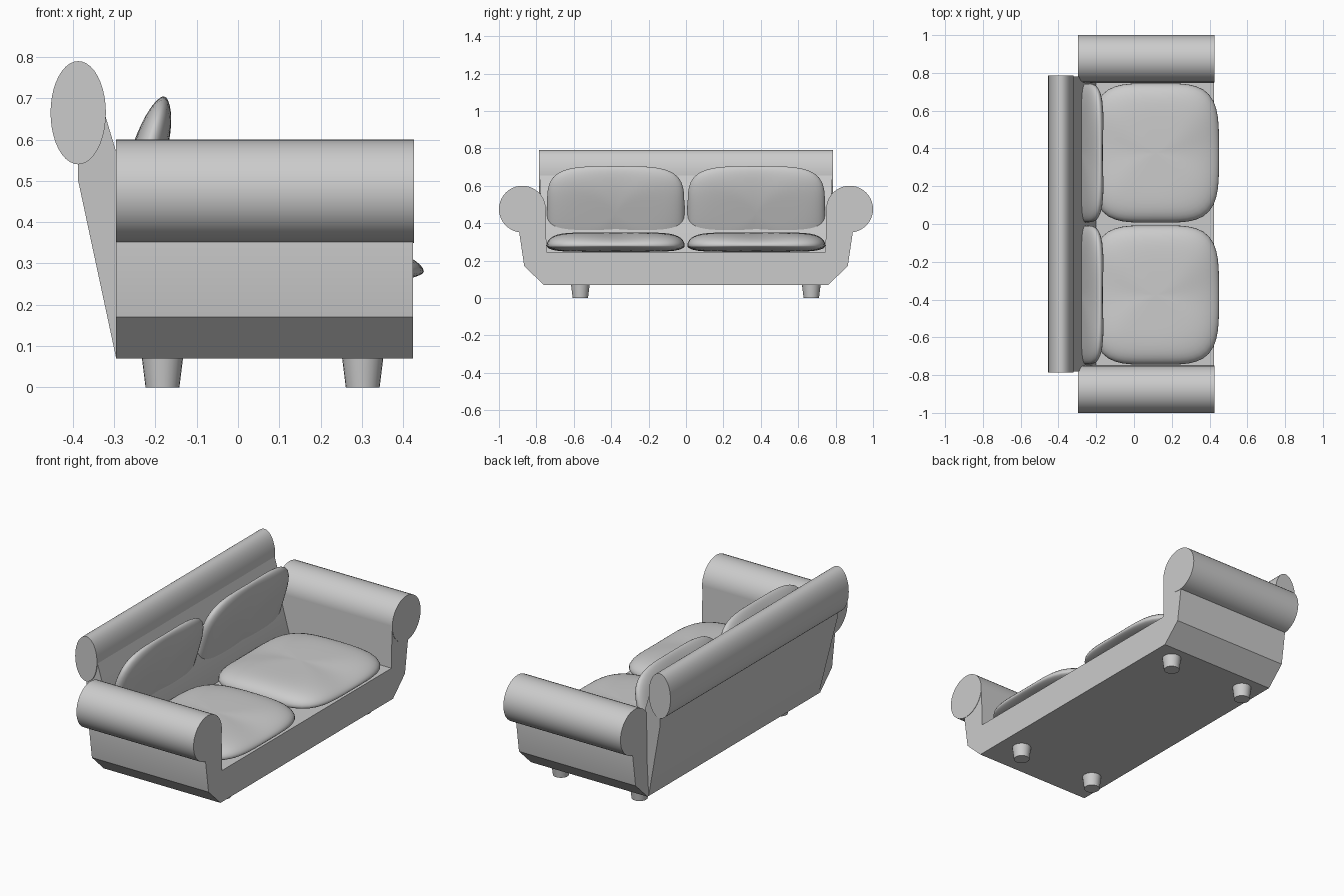
import bpy, bmesh
from math import sin, cos, pi, radians
from mathutils import Matrix

if "Cube" in bpy.data.objects:
    bpy.data.objects.remove(bpy.data.objects["Cube"])


def finish(bm, name, angle=35):
    bmesh.ops.recalc_face_normals(bm, faces=bm.faces)
    me = bpy.data.meshes.new(name)
    bm.to_mesh(me)
    bm.free()
    ob = bpy.data.objects.new(name, me)
    bpy.context.collection.objects.link(ob)
    me.shade_smooth()
    me.set_sharp_from_angle(angle=radians(angle))
    return ob


def prism(name, pts, axis, lo, hi):
    """Extrude a profile: (y, z) along x, or (x, z) along y."""
    bm = bmesh.new()
    place = (lambda p, t: (t, p[0], p[1])) if axis == 'x' else (lambda p, t: (p[0], t, p[1]))
    a = [bm.verts.new(place(p, lo)) for p in pts]
    b = [bm.verts.new(place(p, hi)) for p in pts]
    bm.faces.new(a)
    bm.faces.new(b)
    for i in range(len(pts)):
        j = (i + 1) % len(pts)
        bm.faces.new((a[i], a[j], b[j], b[i]))
    return finish(bm, name)


def ellipse(cx, cz, rx, rz, n=40):
    return [(cx + rx * cos(2 * pi * i / n), cz + rz * sin(2 * pi * i / n)) for i in range(n)]


def cushion(name, a, b, up, down, mat, seg=64, rings=14):
    """Pillow with squircle outline: lens-shaped along x, boxy along y."""
    bm = bmesh.new()

    def point(t, i, h):
        f = 2 * pi * i / seg
        c, s = cos(f), sin(f)
        r = (c ** 4 + s ** 4) ** -0.25
        k = 2 * c * c + 7 * s * s
        return (a * t * r * c, b * t * r * s, h * max(0, 1 - t ** k) ** 0.5)

    edge = [bm.verts.new(point(1, i, 0)) for i in range(seg)]
    for h in (up, -down):
        prev = edge
        for q in range(rings - 1, 0, -1):
            t = sin(pi / 2 * q / rings)
            row = [bm.verts.new(point(t, i, h)) for i in range(seg)]
            for i in range(seg):
                j = (i + 1) % seg
                bm.faces.new((prev[i], prev[j], row[j], row[i]))
            prev = row
        tip = bm.verts.new((0, 0, h))
        for i in range(seg):
            bm.faces.new((prev[i], prev[(i + 1) % seg], tip))
    bm.transform(mat)
    return finish(bm, name, 60)


# Base and arm uprights as one U-shaped section
half = [(0.76, 0.07), (0.865, 0.17), (0.893, 0.36), (0.875, 0.475), (0.75, 0.475), (0.746, 0.245)]
prism("base_frame", half + [(-y, z) for y, z in reversed(half)], 'x', -0.295, 0.424)

# Sloping backrest panel and its top roll
back = [(-0.295, 0.07), (-0.387, 0.5), (-0.387, 0.66), (-0.322, 0.66), (-0.295, 0.57), (-0.2, 0.245), (-0.2, 0.07)]
panel = prism("back_panel", back, 'y', -0.78, 0.78)
for v in panel.data.vertices:
    if v.co.z < 0.3:
        v.co.y *= 0.75 / 0.78
prism("back_roll", ellipse(-0.387, 0.665, 0.067, 0.125), 'y', -0.785, 0.785)

for side, s in (("left", -1), ("right", 1)):
    # Arm rolls
    prism(side + "_arm_roll", ellipse(s * 0.875, 0.475, 0.125, 0.125), 'x', -0.296, 0.426)
    # Seat and back cushions
    cushion(side + "_seat_cushion", 0.335, 0.369, 0.07, 0.033,
            Matrix.Translation((0.115, s * 0.376, 0.28)))
    cushion(side + "_back_cushion", 0.245, 0.367, 0.047, 0.04,
            Matrix.Translation((-0.25, s * 0.376, 0.47)) @ Matrix.Rotation(radians(107), 4, 'Y')
            @ Matrix.Rotation(pi, 4, 'Y') @ Matrix.Rotation(pi, 4, 'X'))

# Tapered legs
for x in (-0.183, 0.302):
    for y in (-0.565, 0.67):
        bm = bmesh.new()
        bmesh.ops.create_cone(bm, cap_ends=True, segments=24, radius1=0.041, radius2=0.051,
                              depth=0.08, matrix=Matrix.Translation((x, y, 0.04)))
        finish(bm, "leg")
